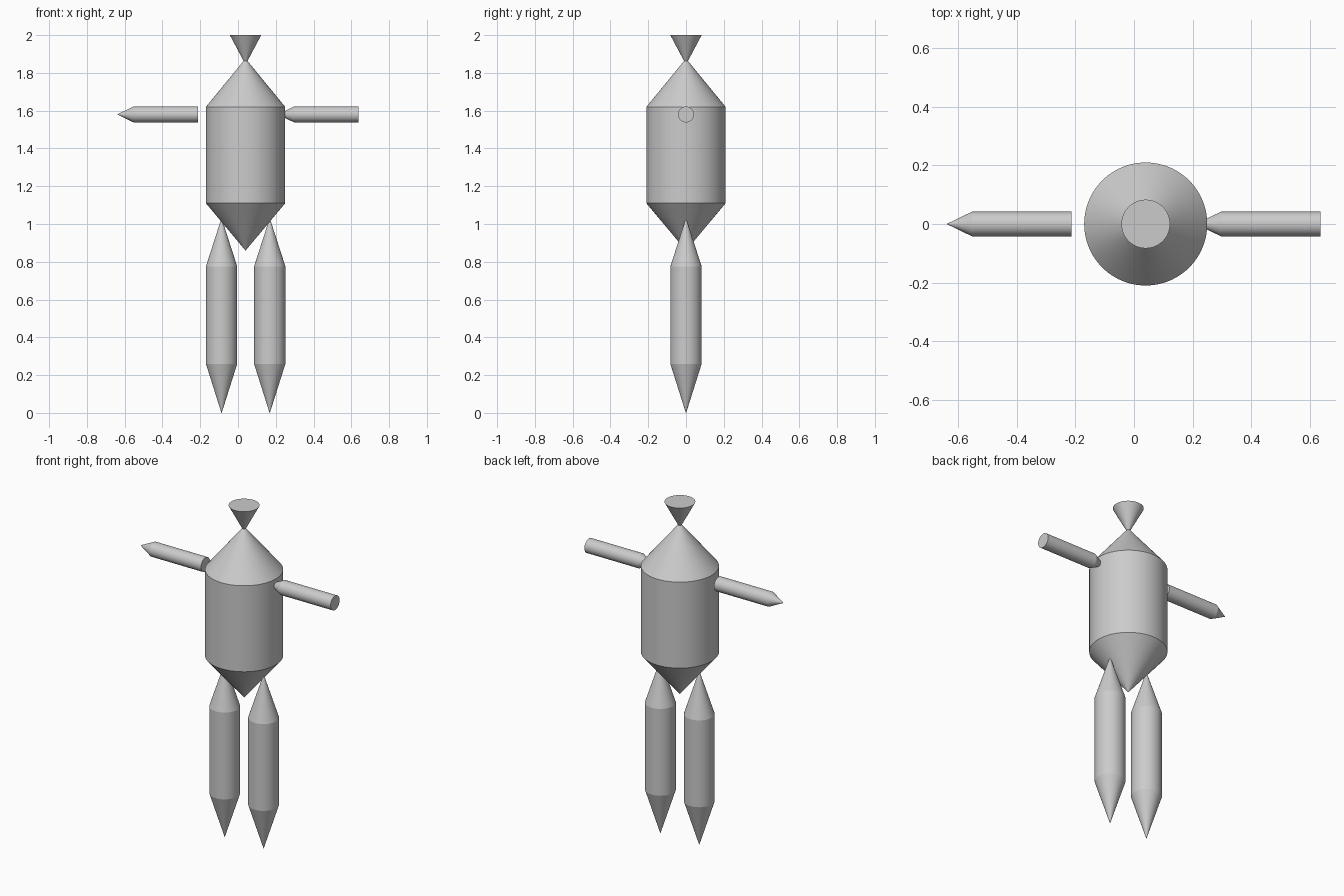
import bpy
import bmesh
from math import pi, radians
from mathutils import Matrix

cube = bpy.data.objects.get("Cube")
if cube:
    bpy.data.objects.remove(cube)

grey = bpy.data.materials.new("plain grey")
grey.use_nodes = True
grey.diffuse_color = (0.6, 0.6, 0.6, 1)
grey.node_tree.nodes["Principled BSDF"].inputs["Base Color"].default_value = (0.6, 0.6, 0.6, 1)

SIDES = 96
TIP = 0.0008  # tiny flat end that keeps cone shading clean


def turned(name, profile, location, along_x=False):
    """Stack cone sections through (radius, height) points on one axis."""
    bm = bmesh.new()
    rings = []
    for radius, height in profile:
        ring = bmesh.ops.create_circle(
            bm, segments=SIDES, radius=max(radius, TIP),
            matrix=Matrix.Translation((0, 0, height)))["verts"]
        rings.append(ring)
    for low, high in zip(rings, rings[1:]):
        for i in range(SIDES):
            j = (i + 1) % SIDES
            bm.faces.new((low[i], low[j], high[j], high[i]))
    bm.faces.new(rings[0])
    bm.faces.new(rings[-1])
    bmesh.ops.recalc_face_normals(bm, faces=bm.faces)
    if along_x:
        bmesh.ops.rotate(bm, verts=bm.verts, matrix=Matrix.Rotation(pi / 2, 3, "Y"))
    mesh = bpy.data.meshes.new(name)
    bm.to_mesh(mesh)
    bm.free()
    mesh.materials.append(grey)
    obj = bpy.data.objects.new(name, mesh)
    bpy.context.collection.objects.link(obj)
    obj.location = location
    bpy.ops.object.select_all(action="DESELECT")
    obj.select_set(True)
    bpy.context.view_layer.objects.active = obj
    bpy.ops.object.shade_smooth_by_angle(angle=radians(10))
    return obj


# Body and head
turned("body", [(0, 0.86), (0.21, 1.11), (0.21, 1.62), (0, 1.875)], (0.04, 0, 0))
turned("head", [(0, 1.845), (0.083, 2.0)], (0.04, 0, 0))

# Legs, pointed at both ends
leg = [(0, 0), (0.083, 0.26), (0.083, 0.775), (0, 1.03)]
turned("right_leg", leg, (-0.087, 0, 0))
turned("left_leg", leg, (0.168, 0, 0))

# Arms, both pointing to the model's right
arm = [(0, 0), (0.042, 0.085), (0.042, 0.425)]
turned("right_arm", arm, (-0.638, 0, 1.58), along_x=True)
turned("left_arm", arm, (0.212, 0, 1.58), along_x=True)
